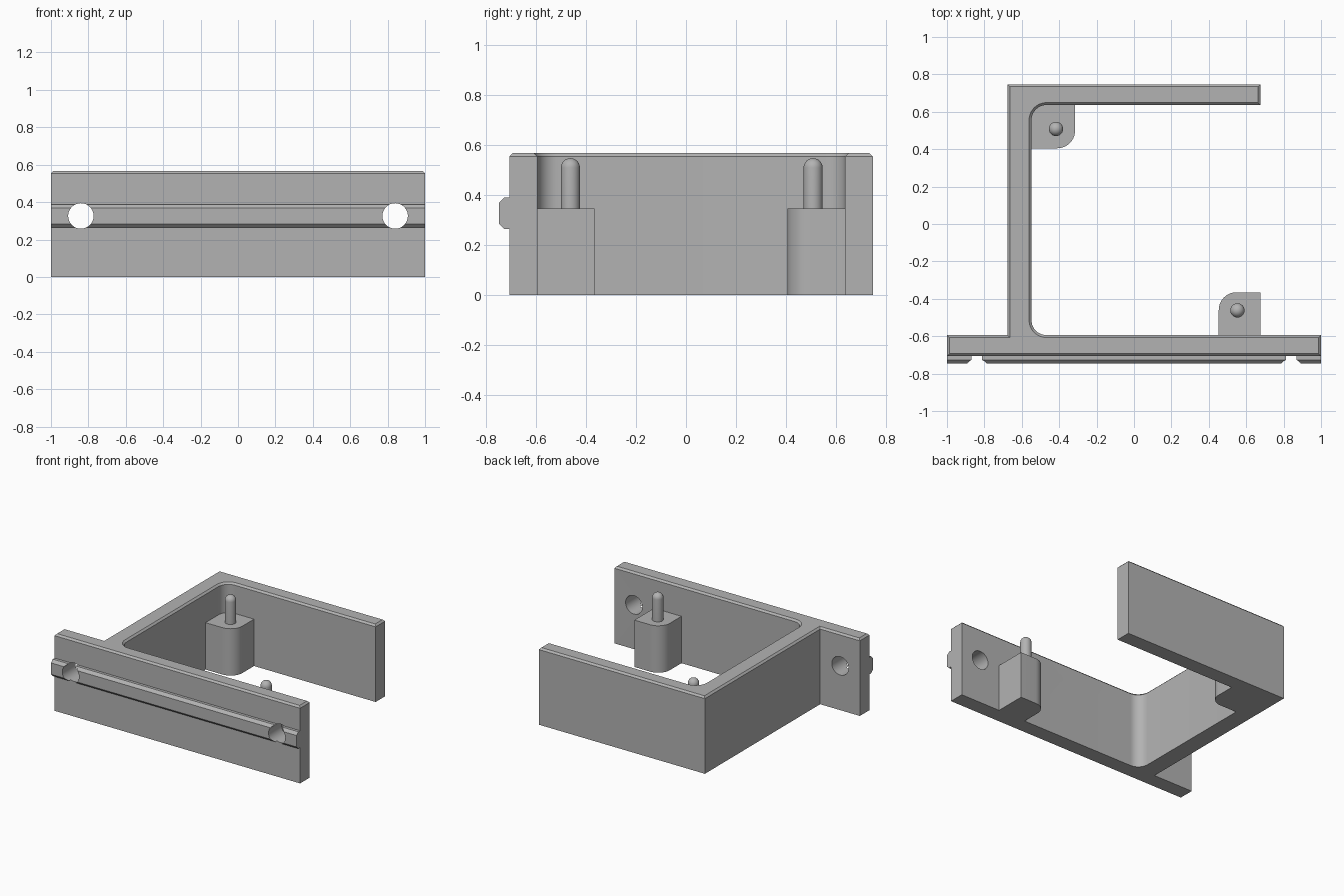
import bpy, bmesh, math
from mathutils import Vector, Matrix

cube = bpy.data.objects.get("Cube")
if cube:
    bpy.data.objects.remove(cube)

grey = bpy.data.materials.new("plain grey")
grey.use_nodes = True
colour = (0.45, 0.45, 0.45, 1)
grey.diffuse_color = colour
grey.node_tree.nodes["Principled BSDF"].inputs["Base Color"].default_value = colour


def finish(name, bm):
    bmesh.ops.recalc_face_normals(bm, faces=bm.faces)
    mesh = bpy.data.meshes.new(name)
    bm.to_mesh(mesh)
    bm.free()
    mesh.materials.append(grey)
    ob = bpy.data.objects.new(name, mesh)
    bpy.context.collection.objects.link(ob)
    return ob


def smooth(ob):
    bpy.ops.object.select_all(action="DESELECT")
    ob.select_set(True)
    bpy.context.view_layer.objects.active = ob
    bpy.ops.object.shade_smooth_by_angle(angle=math.radians(30))


def outline(corners, steps=10):
    """Polygon from (x, y, radius) corners, rounding those with a radius."""
    points = []
    for i, (x, y, r) in enumerate(corners):
        p = Vector((x, y))
        if r == 0:
            points.append(p)
            continue
        a = (Vector(corners[i - 1][:2]) - p).normalized()
        b = (Vector(corners[(i + 1) % len(corners)][:2]) - p).normalized()
        centre = p + (a + b) * r
        for k in range(steps + 1):
            t = k / steps * math.pi / 2
            points.append(centre - b * r * math.cos(t) - a * r * math.sin(t))
    return points


def prism(name, points, height, chamfer=0):
    """Extrude an outline upwards and chamfer its top rim."""
    bm = bmesh.new()
    base = bm.faces.new([bm.verts.new((p.x, p.y, 0)) for p in points])
    top = bmesh.ops.extrude_face_region(bm, geom=[base], use_keep_orig=True)["geom"]
    bmesh.ops.translate(bm, verts=[v for v in top if isinstance(v, bmesh.types.BMVert)],
                        vec=(0, 0, height))
    if chamfer:
        rim = [e for e in bm.edges if all(v.co.z > height / 2 for v in e.verts)]
        bmesh.ops.bevel(bm, geom=rim, offset=chamfer, segments=1, affect="EDGES")
    return finish(name, bm)


# Wall dimensions
HEIGHT, FRONT, BACK = 0.566, -0.706, 0.747
PLATE_BACK, WALL_IN, WALL_OUT = -0.594, -0.548, -0.677
ARM_IN, ARM_END, FILLET = 0.636, 0.676, 0.08

# Frame: front plate, side wall and rear arm in one outline
frame = prism("frame", outline([
    (-1, FRONT, 0), (1, FRONT, 0), (1, PLATE_BACK, 0),
    (WALL_IN, PLATE_BACK, FILLET), (WALL_IN, ARM_IN, FILLET),
    (ARM_END, ARM_IN, 0), (ARM_END, BACK, 0), (WALL_OUT, BACK, 0),
    (WALL_OUT, PLATE_BACK, 0), (-1, PLATE_BACK, 0)]), HEIGHT, 0.013)

# Chamfered rail along the front plate
bm = bmesh.new()
RAIL_Z = 0.326
section = [(FRONT, -0.062), (-0.727, -0.062), (-BACK, -0.042),
           (-BACK, 0.042), (-0.727, 0.062), (FRONT, 0.062)]
end = bm.faces.new([bm.verts.new((-1, y, RAIL_Z + z)) for y, z in section])
moved = bmesh.ops.extrude_face_region(bm, geom=[end], use_keep_orig=True)["geom"]
bmesh.ops.translate(bm, verts=[v for v in moved if isinstance(v, bmesh.types.BMVert)],
                    vec=(2, 0, 0))
rail = finish("front_rail", bm)

# Two screw holes through the plate and rail
bm = bmesh.new()
for x in (-0.84, 0.84):
    bmesh.ops.create_cone(bm, cap_ends=True, segments=48, radius1=0.068, radius2=0.068,
                          depth=0.4, matrix=Matrix.Translation((x, -0.66, RAIL_Z))
                          @ Matrix.Rotation(math.pi / 2, 4, "X"))
cutter = finish("hole_cutter", bm)
cutter.hide_render = True
for ob in (frame, rail):
    cut = ob.modifiers.new("holes", "BOOLEAN")
    cut.operation, cut.solver, cut.object = "DIFFERENCE", "EXACT", cutter
    graph = bpy.context.evaluated_depsgraph_get()
    cut_mesh = bpy.data.meshes.new_from_object(ob.evaluated_get(graph))
    ob.modifiers.clear()
    ob.data = cut_mesh
    smooth(ob)
bpy.data.objects.remove(cutter)

# Corner posts, each with one large rounded corner
BOSS_TOP, ROUND = 0.345, 0.095
smooth(prism("rear_post", outline([
    (WALL_IN, 0.405, 0), (-0.315, 0.405, ROUND),
    (-0.315, ARM_IN, 0), (WALL_IN, ARM_IN, FILLET)]), BOSS_TOP))
smooth(prism("front_post", outline([
    (0.453, PLATE_BACK, 0), (ARM_END, PLATE_BACK, 0),
    (ARM_END, -0.365, 0), (0.453, -0.365, ROUND)]), BOSS_TOP))


def pin(name, x, y, r=0.038, top=0.546):
    """Round-topped pin, turned from a half profile."""
    profile = [(r, BOSS_TOP - 0.01)]
    profile += [(r * math.cos(t), top - r + r * math.sin(t))
                for t in (k / 8 * math.pi / 2 for k in range(9))]
    bm = bmesh.new()
    verts = [bm.verts.new((x + d, y, z)) for d, z in profile]
    edges = [bm.edges.new(pair) for pair in zip(verts, verts[1:])]
    bmesh.ops.spin(bm, geom=verts + edges, cent=(x, y, 0), axis=(0, 0, 1),
                   angle=2 * math.pi, steps=32)
    bmesh.ops.remove_doubles(bm, verts=bm.verts, dist=0.0005)
    smooth(finish(name, bm))


pin("rear_pin", -0.417, 0.508)
pin("front_pin", 0.553, -0.462)
